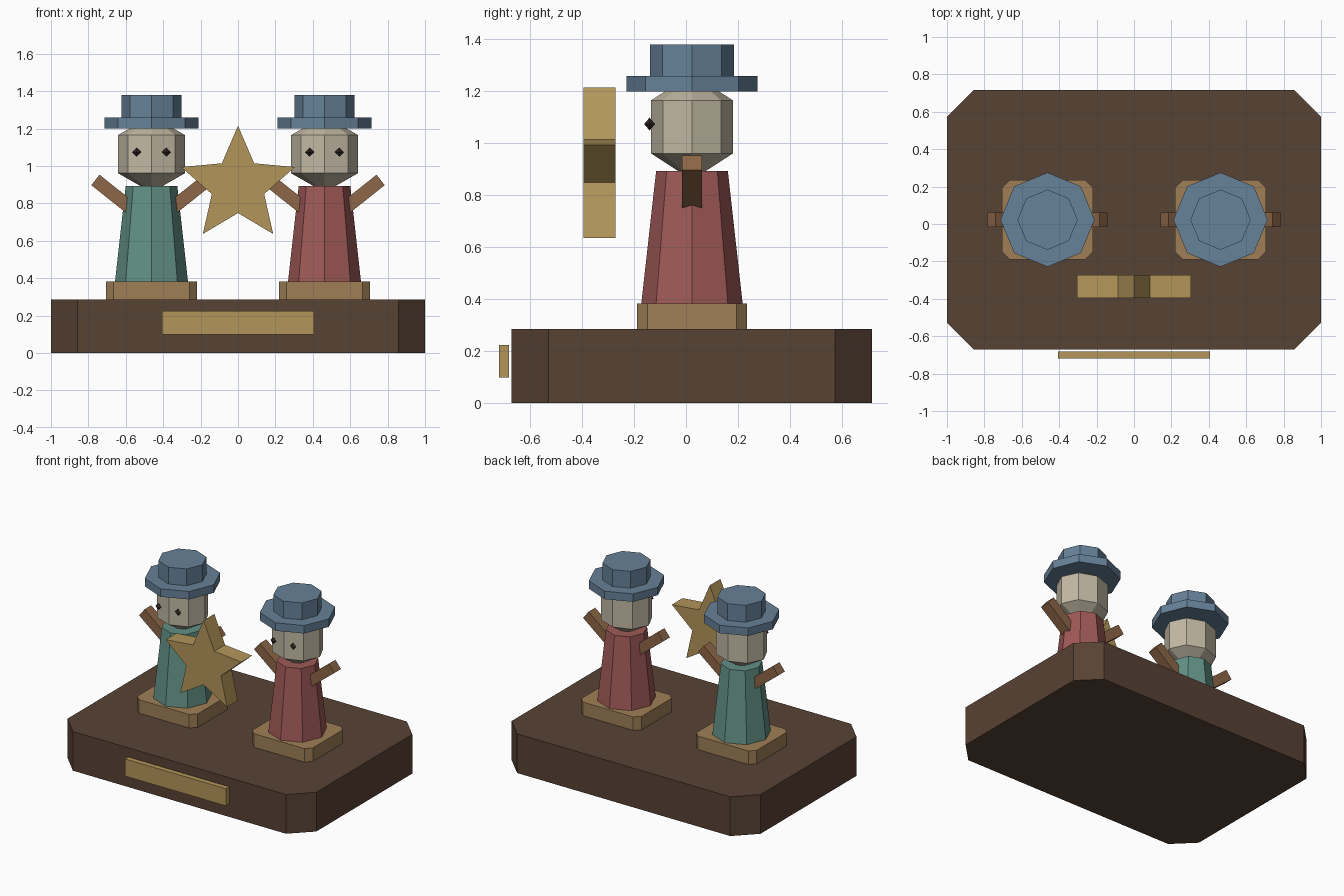
import bpy, bmesh
from math import sin, cos, pi, radians
from mathutils import Matrix, Vector

if "Cube" in bpy.data.objects:
    bpy.data.objects.remove(bpy.data.objects["Cube"])


def material(name, r, g, b):
    m = bpy.data.materials.new(name)
    m.diffuse_color = [(c / 255) ** 2.2 for c in (r, g, b)] + [1]
    m.use_nodes = True
    m.node_tree.nodes["Principled BSDF"].inputs["Base Color"].default_value = m.diffuse_color
    return m


WOOD = material("dark_wood", 88, 68, 55)
OAK = material("oak", 158, 126, 87)
GOLD = material("gold", 178, 148, 90)
BLUE = material("hat_blue", 102, 128, 151)
SKIN = material("pale", 192, 183, 162)
TEAL = material("teal", 98, 143, 132)
RED = material("red", 158, 90, 88)
BROWN = material("arm_brown", 140, 102, 72)
DARK = material("eye_dark", 55, 45, 42)


def finish(name, bm, mat):
    bmesh.ops.recalc_face_normals(bm, faces=bm.faces)
    me = bpy.data.meshes.new(name)
    bm.to_mesh(me)
    bm.free()
    me.materials.append(mat)
    ob = bpy.data.objects.new(name, me)
    bpy.context.collection.objects.link(ob)
    return ob


def rings(name, mat, sections):
    """Skin a stack of equal-length point rings and cap both ends."""
    bm = bmesh.new()
    loops = [[bm.verts.new(p) for p in s] for s in sections]
    n = len(loops[0])
    for a, b in zip(loops, loops[1:]):
        for i in range(n):
            j = (i + 1) % n
            bm.faces.new((a[i], a[j], b[j], b[i]))
    bm.faces.new(loops[0])
    bm.faces.new(loops[-1])
    return finish(name, bm, mat)


def chamfered_box(name, mat, x, y, hx, hy, z0, z1, c):
    pts = [(hx, hy - c), (hx - c, hy), (c - hx, hy), (-hx, hy - c),
           (-hx, c - hy), (c - hx, -hy), (hx - c, -hy), (hx, c - hy)]
    rings(name, mat, [[(x + u, y + v, z) for u, v in pts] for z in (z0, z1)])


def octagonal(name, mat, x, y, r0, r1, z0, z1):
    rings(name, mat, [[(x + r * cos(i * pi / 4), y + r * sin(i * pi / 4), z)
                       for i in range(8)] for r, z in ((r0, z0), (r1, z1))])


def box(name, mat, matrix):
    bm = bmesh.new()
    bmesh.ops.create_cube(bm, size=1, matrix=matrix)
    finish(name, bm, mat)


def ball(name, mat, loc, scale, u, v):
    bm = bmesh.new()
    bmesh.ops.create_uvsphere(bm, u_segments=u, v_segments=v, radius=1)
    bm.transform(Matrix.Translation(loc) @ Matrix.Diagonal((*scale, 1)))
    finish(name, bm, mat)


# Base and front plate
chamfered_box("base", WOOD, 0, 0.022, 1.0, 0.694, 0, 0.285, 0.143)
box("front_plate", GOLD, Matrix.Translation((0, -0.70, 0.162))
    @ Matrix.Diagonal((0.814, 0.038, 0.125, 1)))

# Two figures
CY = 0.023
for side, cx, coat in (("left", -0.4625, TEAL), ("right", 0.4625, RED)):
    chamfered_box(side + "_pedestal", OAK, cx, CY, 0.2425, 0.2115, 0.285, 0.383, 0.04)
    octagonal(side + "_body", coat, cx, CY, 0.195, 0.138, 0.383, 0.893)
    ball(side + "_head", SKIN, (cx, CY, 1.063), (0.207, 0.182, 0.204), 8, 3)
    octagonal(side + "_hat_brim", BLUE, cx, CY, 0.252, 0.252, 1.2, 1.258)
    octagonal(side + "_hat_crown", BLUE, cx, CY, 0.161, 0.161, 1.258, 1.38)
    for s in (-1, 1):
        # Eye
        ball(side + "_eye", DARK, (cx + s * 0.079, -0.14, 1.074),
             (0.025, 0.021, 0.025), 4, 2)
        # Raised arm, measured back from its tip
        a = radians(38.5)
        length = 0.265
        mid = Vector((s * (0.3 - cos(a) * length / 2), 0, 0.925 - sin(a) * length / 2))
        box(side + "_arm", BROWN, Matrix.Translation(mid + Vector((cx, CY, 0)))
            @ Matrix.Rotation(-s * a, 4, 'Y')
            @ Matrix.Diagonal((length, 0.077, 0.071, 1)))

# Five-pointed star
outline = []
for i in range(10):
    r = 0.147 if i % 2 else 0.32
    outline.append((r * sin(i * pi / 5), 0.895 + r * cos(i * pi / 5)))
rings("star", GOLD, [[(x, y, z) for x, z in outline] for y in (-0.395, -0.272)])
